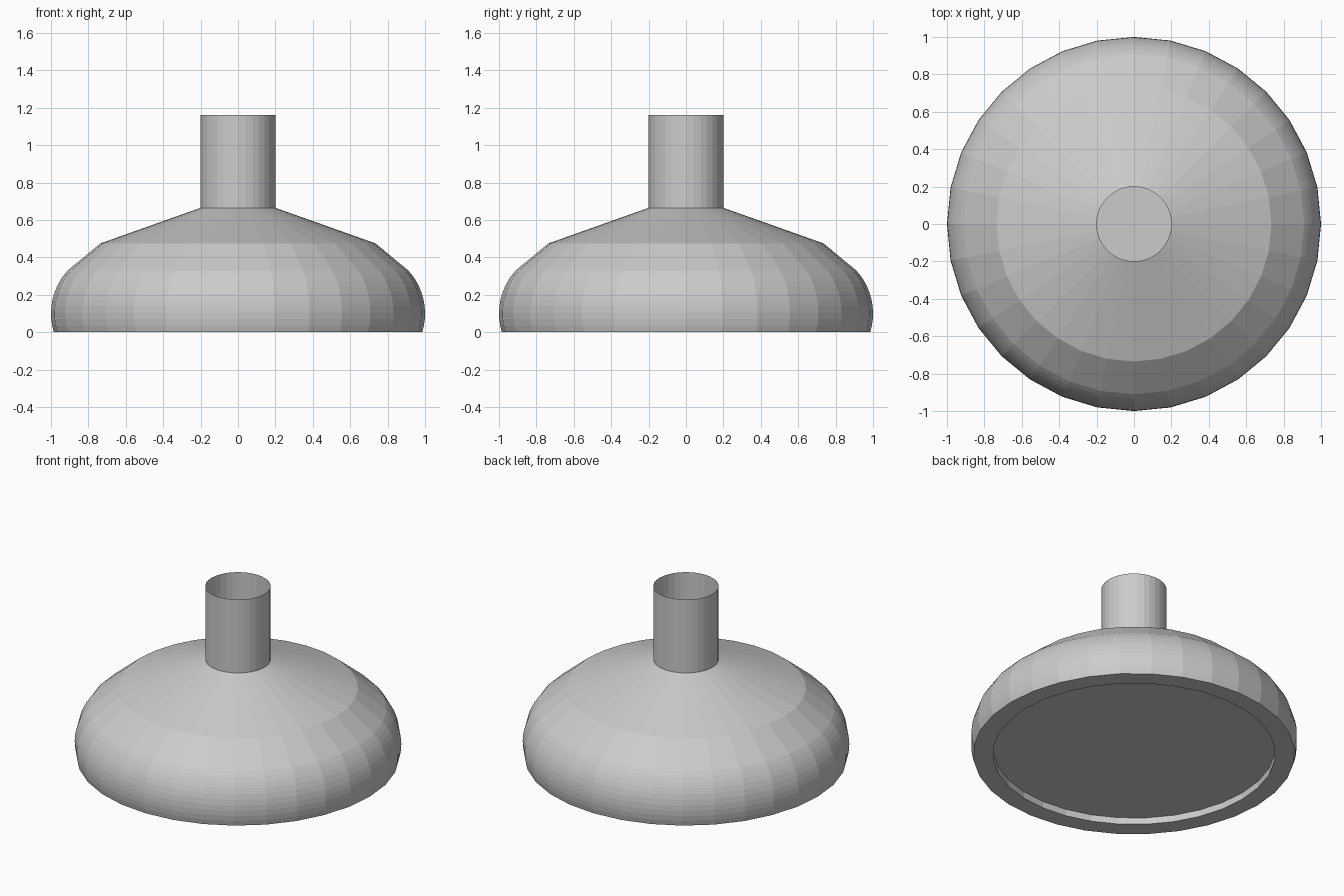
import bpy, bmesh
from math import sin, cos, pi, radians

if "Cube" in bpy.data.objects:
    bpy.data.objects.remove(bpy.data.objects["Cube"])

SIDES = 32


def lathe(name, profile, cap_first=False):
    """Revolve (radius, height) points around z with flat facets."""
    bm = bmesh.new()
    rings = [[bm.verts.new((r * cos(2 * pi * i / SIDES), r * sin(2 * pi * i / SIDES), z))
              for i in range(SIDES)] for r, z in profile]
    for low, high in zip(rings, rings[1:]):
        for i in range(SIDES):
            j = (i + 1) % SIDES
            bm.faces.new((low[i], low[j], high[j], high[i]))
    if cap_first:
        bm.faces.new(rings[0][::-1])
    mesh = bpy.data.meshes.new(name)
    bm.to_mesh(mesh)
    bm.free()
    obj = bpy.data.objects.new(name, mesh)
    bpy.context.collection.objects.link(obj)
    return obj


# Rounded outer wall: an arc bulging to radius 1 at z = 0.1
R, MID_Z = 0.34, 0.10
start, end, steps = radians(-17.1), radians(42.6), 10
arc = [(1 - R + R * cos(a), MID_Z + R * sin(a))
       for a in (start + (end - start) * k / steps for k in range(steps + 1))]

# Head: recessed underside, flat rim, rounded wall, chamfer, sloped top
lathe("head", [(0.865, 0.045), (0.865, 0.0)] + arc + [(0.735, 0.475), (0.2, 0.665)],
      cap_first=True)

# Neck: thin open tube
lathe("neck", [(0.2, 0.665), (0.2, 1.16)])
